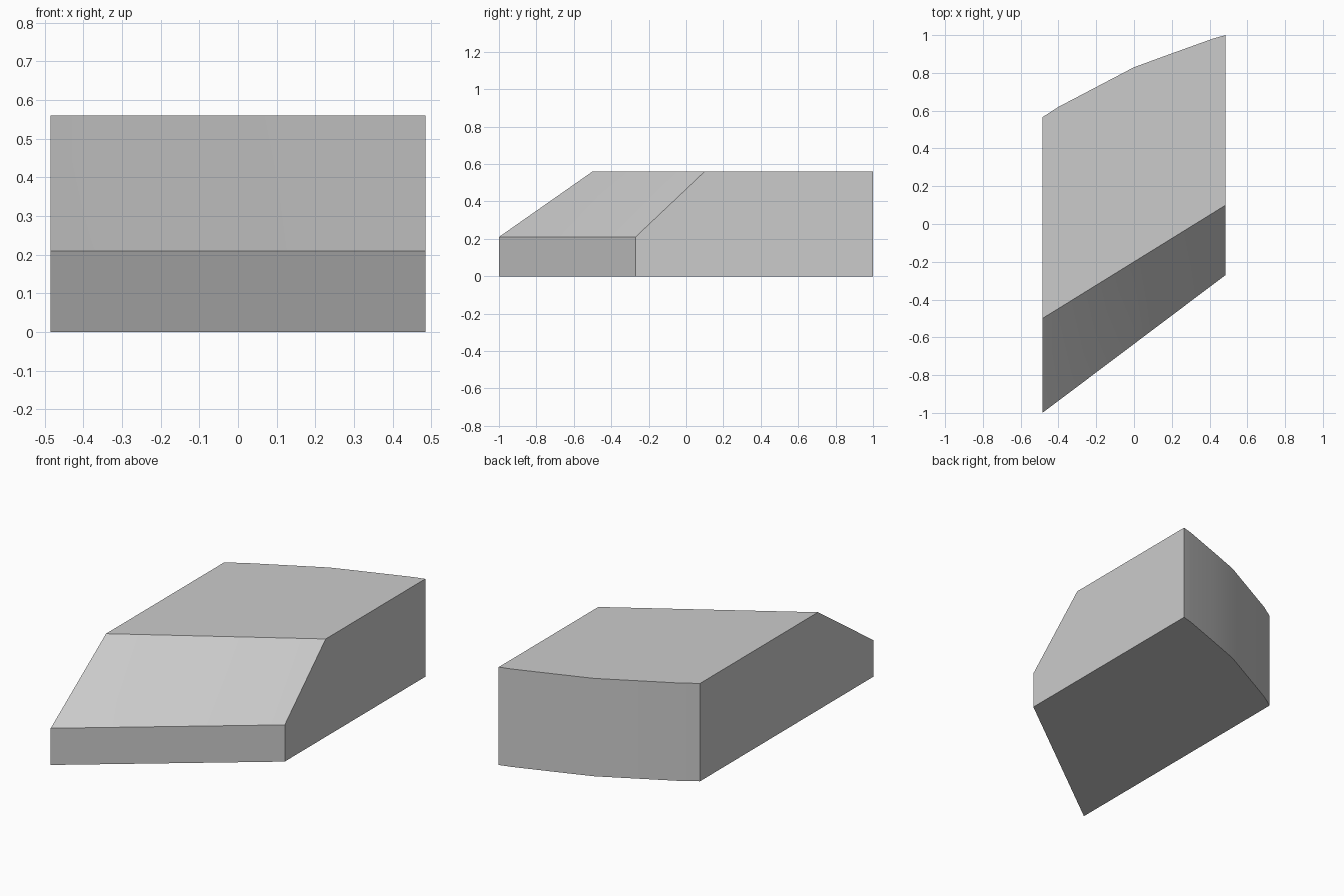
import bpy
import bmesh

cube = bpy.data.objects.get("Cube")
if cube:
    bpy.data.objects.remove(cube, do_unlink=True)

HALF_WIDTH = 0.485
NOSE_HEIGHT = 0.21
ROOF_HEIGHT = 0.56

# Plain grey finish
grey = bpy.data.materials.new("plain_grey")
grey.use_nodes = True
colour = (0.6, 0.6, 0.6, 1)
grey.diffuse_color = colour
grey.node_tree.nodes["Principled BSDF"].inputs["Base Color"].default_value = colour


def slanted(x, right_y, left_y):
    """Depth of a straight slanted edge at x."""
    t = (x + HALF_WIDTH) / (2 * HALF_WIDTH)
    return right_y + t * (left_y - right_y)


# Curved rear wall as (x, y) stations; each station carries one side profile
rear_curve = [(-HALF_WIDTH, 0.565), (-0.4, 0.62), (0, 0.83), (0.2, 0.903),
              (0.42, 0.982), (HALF_WIDTH, 1.0)]

bm = bmesh.new()
sections = []
for x, rear in rear_curve:
    nose = slanted(x, -1.0, -0.27)
    roof = slanted(x, -0.5, 0.1)
    profile = [(nose, 0), (nose, NOSE_HEIGHT), (roof, ROOF_HEIGHT),
               (rear, ROOF_HEIGHT), (rear, 0)]
    sections.append([bm.verts.new((x, y, z)) for y, z in profile])

# Skin between neighbouring profiles, then close both ends
for a, b in zip(sections, sections[1:]):
    for i in range(len(a)):
        j = (i + 1) % len(a)
        bm.faces.new((a[i], a[j], b[j], b[i]))
bm.faces.new(sections[0])
bm.faces.new(sections[-1])
bmesh.ops.recalc_face_normals(bm, faces=bm.faces)

mesh = bpy.data.meshes.new("wedge_block")
bm.to_mesh(mesh)
bm.free()
mesh.materials.append(grey)
block = bpy.data.objects.new("wedge_block", mesh)
bpy.context.collection.objects.link(block)

# Smooth the curved rear while keeping the hard edges
bpy.ops.object.select_all(action="DESELECT")
block.select_set(True)
bpy.context.view_layer.objects.active = block
bpy.ops.object.shade_smooth_by_angle(angle=0.5)
